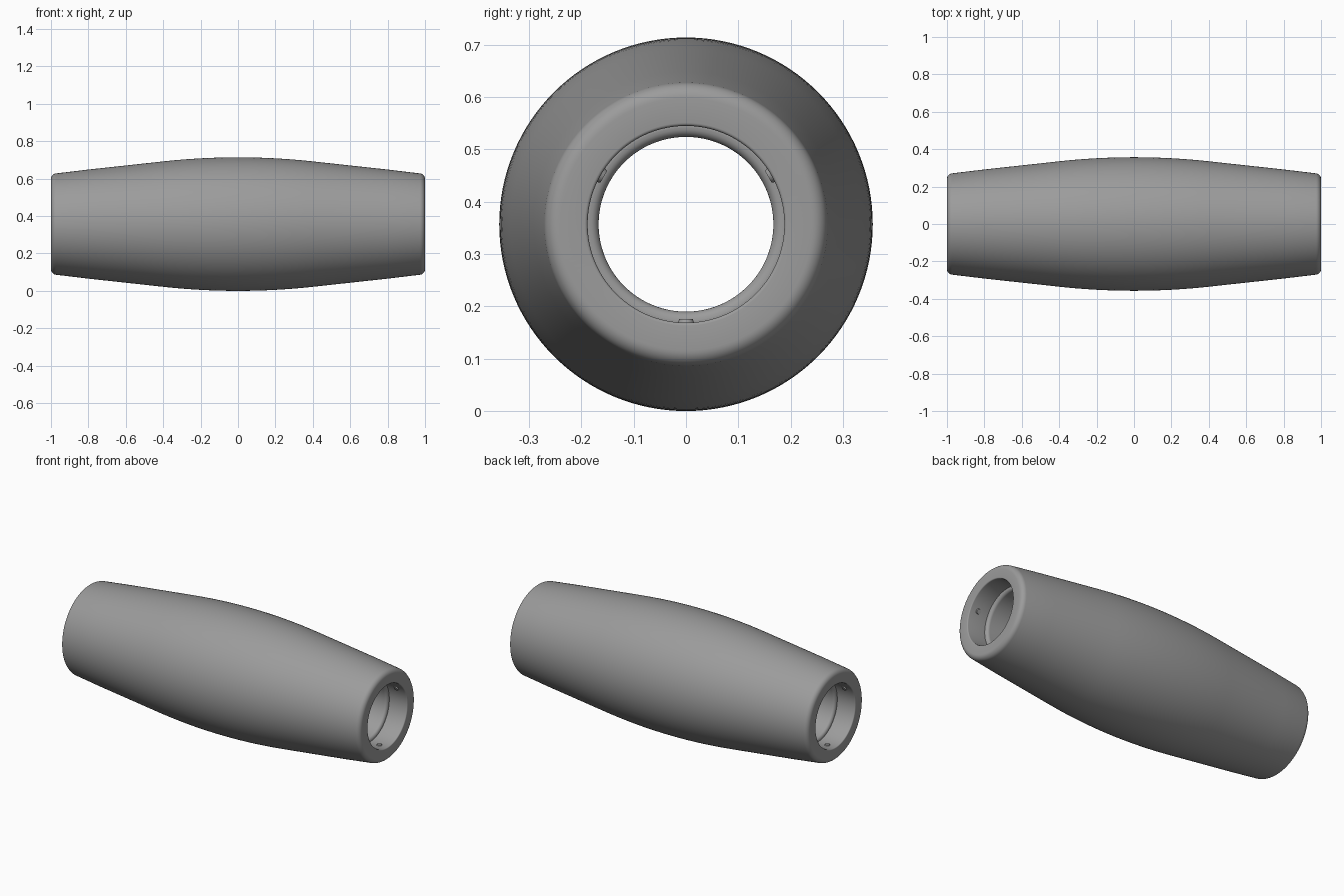
import bpy, bmesh, math
from mathutils import Matrix, Vector

if "Cube" in bpy.data.objects:
    bpy.data.objects.remove(bpy.data.objects["Cube"])

R_MAX, SEGS = 0.357, 128
AXIS_Z = R_MAX

grey = bpy.data.materials.new("neutral grey")
grey.diffuse_color = (0.33, 0.33, 0.33, 1)
grey.use_nodes = True
grey.node_tree.nodes["Principled BSDF"].inputs["Base Color"].default_value = grey.diffuse_color


def arc(cx, cr, rad, a0, a1, n):
    """Points (x, radius) on a circular fillet."""
    return [(cx + rad * math.cos(math.radians(a0 + (a1 - a0) * i / n)),
             cr + rad * math.sin(math.radians(a0 + (a1 - a0) * i / n)))
            for i in range(n + 1)]


def make_object(name, bm):
    bmesh.ops.recalc_face_normals(bm, faces=bm.faces)
    mesh = bpy.data.meshes.new(name)
    bm.to_mesh(mesh)
    bm.free()
    mesh.materials.append(grey)
    ob = bpy.data.objects.new(name, mesh)
    bpy.context.collection.objects.link(ob)
    bpy.ops.object.select_all(action='DESELECT')
    ob.select_set(True)
    bpy.context.view_layer.objects.active = ob
    bpy.ops.object.shade_smooth_by_angle(angle=math.radians(35))
    return ob


# Half profile from the middle to the end: crowned centre, straight taper
CROWN, SLOPE = 0.4, 0.109
half = [(CROWN * i / 10, R_MAX - SLOPE * CROWN / 2 * (i / 10) ** 2) for i in range(11)]
half += [(0.6, R_MAX - SLOPE * 0.4), (0.8, R_MAX - SLOPE * 0.6)]
half += arc(0.97, 0.241, 0.03, 84, 0, 8)            # rounded outer rim
half += arc(0.994, 0.194, 0.006, 0, -90, 4)         # eased mouth of the socket
half += [(0.88, 0.188), (0.88, 0.185)]              # socket wall and shoulder
half += arc(0.862, 0.185, 0.018, 0, -90, 6)         # rounded shoulder into the bore
half += [(0.4, 0.167), (0.0, 0.167)]

# Mirror the half profile into a closed loop and revolve it about x
loop = half + [(-x, r) for x, r in reversed(half[1:-1])]
bm = bmesh.new()
rings = []
for s in range(SEGS):
    a = 2 * math.pi * s / SEGS
    rings.append([bm.verts.new((x, r * math.cos(a), AXIS_Z + r * math.sin(a))) for x, r in loop])
for s in range(SEGS):
    p, q = rings[s], rings[(s + 1) % SEGS]
    for i in range(len(loop)):
        j = (i + 1) % len(loop)
        bm.faces.new((p[i], p[j], q[j], q[i]))
make_object("grip_sleeve", bm)

# Three small locating nubs inside each socket
for side, end in ((1, "right"), (-1, "left")):
    for n, deg in enumerate((-90, 30, 150)):
        a = math.radians(deg)
        inward = Vector((0, -math.cos(a), -math.sin(a)))
        pos = Vector((side * 0.945, 0, AXIS_Z)) - inward * 0.187
        bm = bmesh.new()
        bmesh.ops.create_cone(bm, cap_ends=True, segments=24, radius1=0.017,
                              radius2=0.013, depth=0.011)
        rot = Vector((0, 0, 1)).rotation_difference(inward).to_matrix().to_4x4()
        bmesh.ops.transform(bm, matrix=Matrix.Translation(pos) @ rot, verts=bm.verts)
        make_object(f"{end}_nub_{n + 1}", bm)
